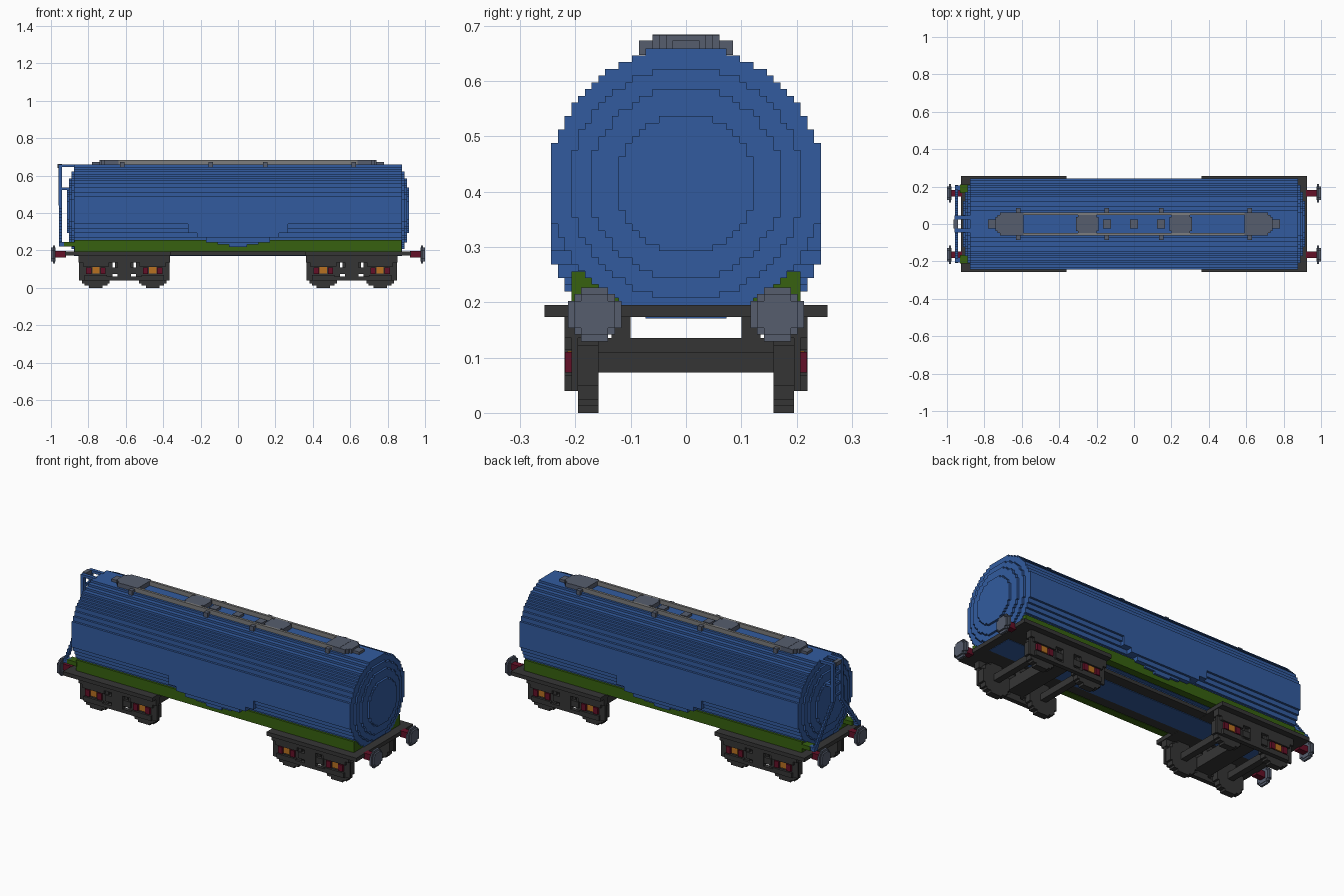
import bpy, bmesh, math
from mathutils import Vector

cube = bpy.data.objects.get("Cube")
if cube:
    bpy.data.objects.remove(cube)

V = 1 / 82  # block size
SIDES = (-1, 1)


def material(name, rgb):
    m = bpy.data.materials.new(name)
    m.use_nodes = True
    m.diffuse_color = (*rgb, 1)
    m.node_tree.nodes["Principled BSDF"].inputs["Base Color"].default_value = (*rgb, 1)
    return m


BLUE = material("tank blue", (0.032, 0.105, 0.345))
GREEN = material("frame green", (0.038, 0.120, 0.005))
DARK = material("dark steel", (0.036, 0.036, 0.036))
SLATE = material("slate grey", (0.092, 0.110, 0.155))
RAIL = material("rail grey", (0.205, 0.205, 0.205))
RED = material("dark red", (0.127, 0.005, 0.020))
ORANGE = material("bearing orange", (0.480, 0.165, 0.015))


def finish(name, bm, mat):
    bmesh.ops.recalc_face_normals(bm, faces=bm.faces)
    mesh = bpy.data.meshes.new(name)
    bm.to_mesh(mesh)
    bm.free()
    mesh.materials.append(mat)
    bpy.context.collection.objects.link(bpy.data.objects.new(name, mesh))


def add_box(bm, x, y, z):
    """Box from three (low, high) ranges."""
    verts = bmesh.ops.create_cube(bm, size=1)["verts"]
    for v in verts:
        v.co = Vector([(r[0] + r[1]) / 2 + c * abs(r[1] - r[0]) for r, c in zip((x, y, z), v.co)])


def boxes(name, mat, *items):
    bm = bmesh.new()
    for item in items:
        add_box(bm, *item)
    finish(name, bm, mat)


def span(c, half):
    return (c - half, c + half)


def side(s, a, b):
    return tuple(sorted((s * a, s * b)))


def add_disc(bm, axis, center, blocks, low, high):
    """Stepped round prism along an axis; blocks is the radius in blocks."""
    rows = []
    for k in range(-blocks, blocks):
        half = round(math.sqrt((blocks + 0.3) ** 2 - (k + 0.5) ** 2))
        if rows and rows[-1][0] == half:
            rows[-1][2] = k + 1
        else:
            rows.append([half, k, k + 1])
    right = [(h * V, k * V) for h, a, b in rows for k in (a, b)]
    outline = right + [(-a, b) for a, b in reversed(right)]

    def place(a, b, t):
        p = [center[0] + a, center[1] + b]
        p.insert(axis, t)
        return bm.verts.new(p)
    face = bm.faces.new([place(a, b, low) for a, b in outline])
    out = bmesh.ops.extrude_face_region(bm, geom=[face])["geom"]
    for v in out:
        if isinstance(v, bmesh.types.BMVert):
            v.co[axis] = high


def discs(name, mat, *items):
    bm = bmesh.new()
    for item in items:
        add_disc(bm, *item)
    finish(name, bm, mat)


# Tank barrel with stepped domed ends
mid = (0, 34 * V)
discs("tank_barrel", BLUE, (0, mid, 20, -72 * V, 72 * V))
for s in SIDES:
    end = "right" if s < 0 else "left"
    for i, blocks in enumerate((17, 14, 10)):
        discs(f"tank_{end}_dome_{i}", BLUE, (0, mid, blocks, *side(s, (72 + i) * V, (73 + i) * V)))

# Stepped belly bulge at the middle of the tank
bulge = ((22, 20, 24), (18, 20, 22), (14, 19, 20), (9, 18, 19), (4, 18, 18))
boxes("tank_belly", BLUE, *[(span(0, hw * V), span(0, hy * V), (z * V, 31 * V))
                            for hw, hy, z in bulge])

# Green side beams
boxes("side_beams", GREEN, *[((-0.875, 0.875), side(s, 0.165, 0.207), (0.195, 0.256)) for s in SIDES])
boxes("beam_ends", GREEN, *[(side(e, 0.84, 0.875), side(s, 0.12, 0.166), (0.195, 0.25))
                            for s in SIDES for e in SIDES])
boxes("ladder_feet", GREEN, *[((-0.93, -0.87), side(s, 0.165, 0.21), (0.22, 0.244)) for s in SIDES])

# Dark floor: a plate over each bogie and a centre sill
boxes("end_floors", DARK, *[(side(e, 0.36, 0.925), (-0.256, 0.256), (0.173, 0.195)) for e in SIDES])
boxes("centre_sill", DARK, ((-0.37, 0.37), (-0.134, 0.134), (0.174, 0.194)))

# Roof walkway: rails, hatches, blocks and rail feet
boxes("walkway_rails", RAIL, *[((-0.64, 0.64), side(s, 0.047, 0.061), (0.647, 0.683)) for s in SIDES])
discs("hatches", SLATE, *[(2, (e * x, 0), r, 0.647, 56 * V)
                          for e in SIDES for x, r in ((0.68, 5), (0.25, 5))])
boxes("walkway_ends", SLATE, *[(side(e, 0.59, 0.68), (-0.061, 0.061), (0.647, 0.684)) for e in SIDES])
boxes("roof_blocks", SLATE, *[(span(x, 0.021), (-0.024, 0.024), (0.647, 0.673))
                              for x in (-0.76, -0.145, 0, 0.145, 0.76)])
boxes("rail_feet", SLATE, *[(span(x, 0.012), side(s, 0.058, 0.085), (0.647, 0.673))
                            for s in SIDES for x in (-0.62, -0.145, 0.145, 0.62)])

# End ladder: top hook, uprights, rungs and stepped spreading legs
boxes("ladder_uprights", BLUE, *[((-0.96, -0.942), side(s, 0.025, 0.045), (0.44, 0.66)) for s in SIDES])
boxes("ladder_hooks", BLUE, *[((-0.96, -0.87), side(s, 0.025, 0.045), (0.645, 0.66)) for s in SIDES])
boxes("ladder_rungs", BLUE, *[((-0.957, -0.945), (-0.04, 0.04), span(z, 0.007))
                              for z in (0.65, 0.59, 0.53, 0.47)])
boxes("ladder_brackets", BLUE, *[((-0.96, -0.90), side(s, 0.025, 0.045), (0.523, 0.537)) for s in SIDES])
steps = 14
boxes("ladder_legs", BLUE, *[((-0.957, -0.942), side(s, 0.025 + i * V, 0.05 + i * V),
                              (0.44 - (i + 1) * 0.22 / steps, 0.44 - i * 0.22 / steps))
                             for s in SIDES for i in range(steps)])
boxes("ladder_base", BLUE, *[((-0.957, -0.92), side(s, 0.18, 0.207), (0.22, 0.244)) for s in SIDES])
boxes("ladder_cap", SLATE, ((-0.965, -0.942), (-0.024, 0.024), (0.64, 0.662)))

# Buffers
ends = [(e, s) for e in SIDES for s in SIDES]
discs("buffer_heads", SLATE, *[(0, (s * 0.165, 0.178), 3, *side(e, 0.975, 1)) for e, s in ends],
      *[(0, (s * 0.165, 0.178), 4, *side(e, 0.978, 0.99)) for e, s in ends])
boxes("buffer_rods", RED, *[(side(e, 0.92, 0.976), span(s * 0.165, 0.018), (0.162, 0.197)) for e, s in ends])

# Bogies
for e in SIDES:
    tag = "right" if e < 0 else "left"
    c = e * 0.608
    axles = (c - 0.152, c + 0.152)
    discs(f"{tag}_wheels", DARK, *[(1, (x, 7 * V), 7, *side(s, 0.158, 0.195)) for x in axles for s in SIDES])
    boxes(f"{tag}_axles", DARK, *[(span(x, 0.018), (-0.16, 0.16), (0.073, 0.11)) for x in axles])
    boxes(f"{tag}_bolster", DARK, (span(c, 0.05), (-0.2, 0.2), (0.075, 0.135)),
          *[(span(c, 0.05), side(s, 0.1, 0.135), (0.134, 0.174)) for s in SIDES])
    frame = []
    for s in SIDES:
        outer = side(s, 0.183, 0.22)
        skin = side(s, 0.195, 0.22)
        frame += [(span(c, 0.244), outer, (0.135, 0.174)),
                  (span(c, 0.12), skin, (0.04, 0.06)),
                  (span(c, 0.08), side(s, 0.19, 0.215), (0.075, 0.11)),
                  (span(c, 0.035), skin, (0.05, 0.136))]
        for x in axles:
            frame += [(span(x, 0.09), side(s, 0.195, 0.207), (0.04, 0.136)),
                      (span(x, 0.07), skin, (0.115, 0.136)),
                      (span(x, 0.06), skin, (0.04, 0.068))]
    boxes(f"{tag}_side_frames", DARK, *frame)
    # Axle boxes: red blocks on both sides of the bearing
    boxes(f"{tag}_axle_boxes", RED, *[(span(x + d * 0.038, 0.014), side(s, 0.2, 0.219), (0.073, 0.11))
                                      for x in axles for s in SIDES for d in SIDES])
    boxes(f"{tag}_bearings", ORANGE, *[(span(x, 0.019), side(s, 0.2, 0.214), (0.078, 0.112))
                                       for x in axles for s in SIDES])
